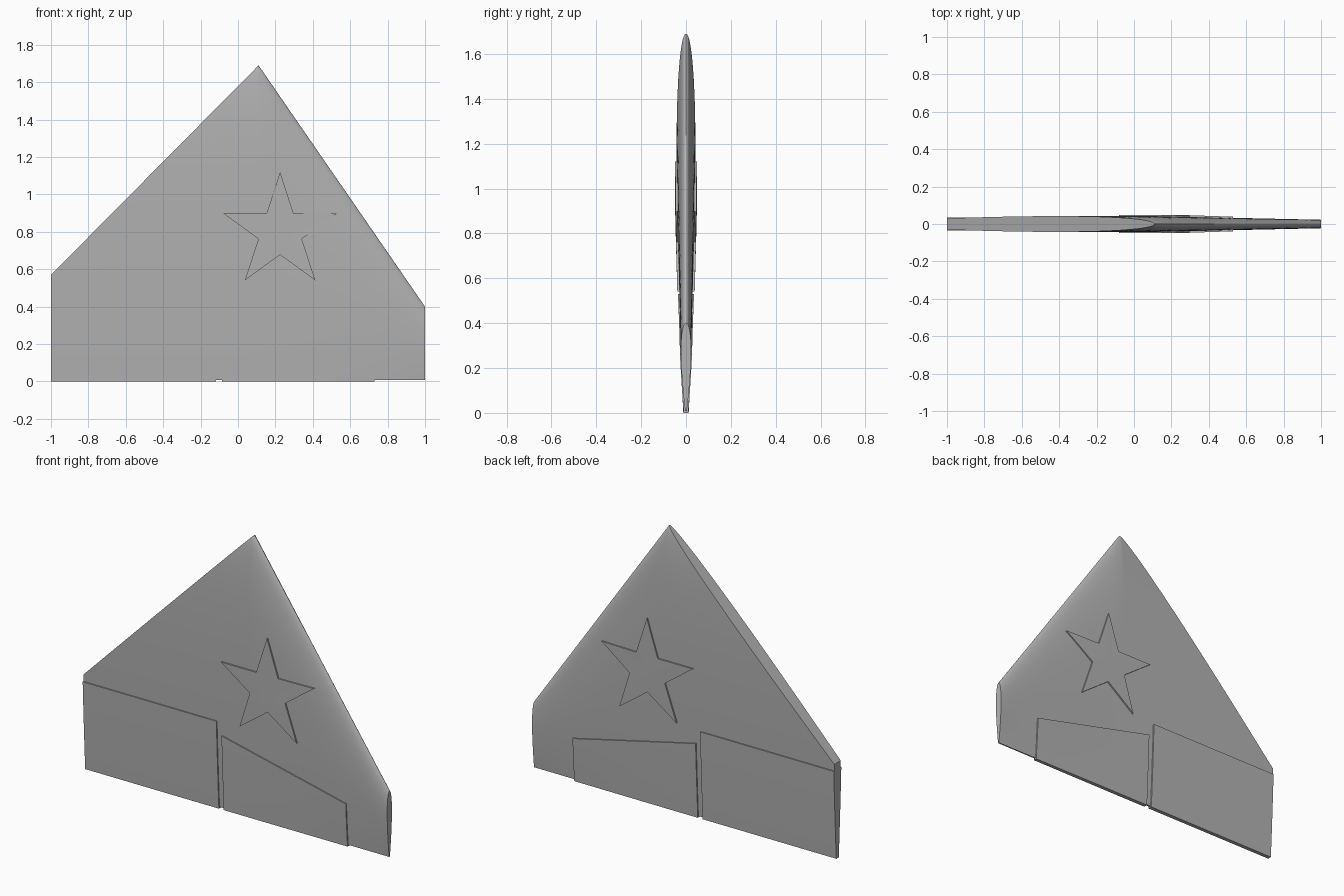
import bpy, bmesh, math

if "Cube" in bpy.data.objects:
    bpy.data.objects.remove(bpy.data.objects["Cube"], do_unlink=True)

APEX_X, APEX_Z = 0.11, 1.69
ROOT_Z, TIP_Z = 0.57, 0.40

grey = bpy.data.materials.new("plain_grey")
grey.use_nodes = True
grey.diffuse_color = (0.45, 0.45, 0.45, 1)
grey.node_tree.nodes["Principled BSDF"].inputs["Base Color"].default_value = (0.45, 0.45, 0.45, 1)


def span(x):
    """Fraction of the way from the apex to the outer tip."""
    return max(0.0, (x - APEX_X) / (1 - APEX_X))


def chord(x):
    return APEX_Z + (TIP_Z - APEX_Z) * span(x)


def outline(x):
    """Height of the upper edge of the wing."""
    if x < APEX_X:
        return ROOT_Z + (APEX_Z - ROOT_Z) * (x + 1) / (APEX_X + 1)
    return chord(x)


def half_thickness(x, z):
    """Symmetric airfoil, blunt nose on the leading edge, thin at the bottom."""
    s = min(1.0, max(0.0, 1 - z / chord(x)))
    foil = 0.2969 * math.sqrt(s) - 0.126 * s - 0.3516 * s**2 + 0.2843 * s**3 - 0.1015 * s**4
    scale = 0.041 - 0.019 * span(x)
    return scale * (10 * foil + 0.1 * s)


def finish(name, bm):
    bmesh.ops.remove_doubles(bm, verts=bm.verts, dist=0.00005)
    bmesh.ops.recalc_face_normals(bm, faces=bm.faces)
    mesh = bpy.data.meshes.new(name)
    bm.to_mesh(mesh)
    bm.free()
    mesh.materials.append(grey)
    obj = bpy.data.objects.new(name, mesh)
    bpy.context.collection.objects.link(obj)
    bpy.ops.object.select_all(action='DESELECT')
    obj.select_set(True)
    bpy.context.view_layer.objects.active = obj
    bpy.ops.object.shade_smooth_by_angle(angle=math.radians(30))
    return obj


def loft(name, xs, top, bottom, raise_by, rows=28):
    """Closed solid from vertical airfoil strips placed at each x."""
    bm = bmesh.new()
    rings = []
    for x in xs:
        front, back = [], []
        for i in range(rows + 1):
            z = bottom + (top(x) - bottom) * math.sin(math.pi / 2 * i / rows)
            y = half_thickness(x, z) + raise_by
            front.append(bm.verts.new((x, -y, z)))
            back.append(bm.verts.new((x, y, z)))
        rings.append(front + back[::-1])
    n = len(rings[0])
    for a, b in zip(rings, rings[1:]):
        for i in range(n):
            j = (i + 1) % n
            bm.faces.new((a[i], a[j], b[j], b[i]))
    for ring in (rings[0], rings[-1]):
        for i in range(rows):
            bm.faces.new((ring[i], ring[i + 1], ring[n - 2 - i], ring[n - 1 - i]))
    return finish(name, bm)


def steps(a, b, count):
    return [a + (b - a) * i / count for i in range(count + 1)]


# Main wing, strips packed closely towards the apex
inner = [APEX_X - (APEX_X + 1) * (1 - t) ** 2 for t in steps(0, 1, 20)]
loft("wing", inner + steps(APEX_X, 1, 12)[1:], outline, 0.008, 0.0)

# Raised flaps along the trailing edge
loft("inner_flap", steps(-1, -0.118, 8), lambda x: 0.53, 0.0, 0.007, 14)
loft("outer_flap", steps(-0.086, 0.73, 8),
     lambda x: 0.45 - 0.19 * (x + 0.086) / 0.816, 0.0, 0.007, 14)


# Raised star plates on both faces
def star(name, side):
    bm = bmesh.new()
    cx, cz = 0.225, 0.80

    def point(x, z, lift):
        return bm.verts.new((x, side * (half_thickness(x, z) + lift), z))

    outer, base = [], []
    for k in range(10):
        r = 0.122 if k % 2 else 0.32
        a = math.pi / 2 + k * math.pi / 5
        x, z = cx + r * math.cos(a), cz + r * math.sin(a)
        outer.append(point(x, z, 0.009))
        base.append(point(x, z, -0.005))
    middle, under = point(cx, cz, 0.009), point(cx, cz, -0.005)
    for k in range(10):
        j = (k + 1) % 10
        bm.faces.new((middle, outer[k], outer[j]))
        bm.faces.new((under, base[j], base[k]))
        bm.faces.new((outer[k], base[k], base[j], outer[j]))
    finish(name, bm)


star("front_star", -1)
star("back_star", 1)
